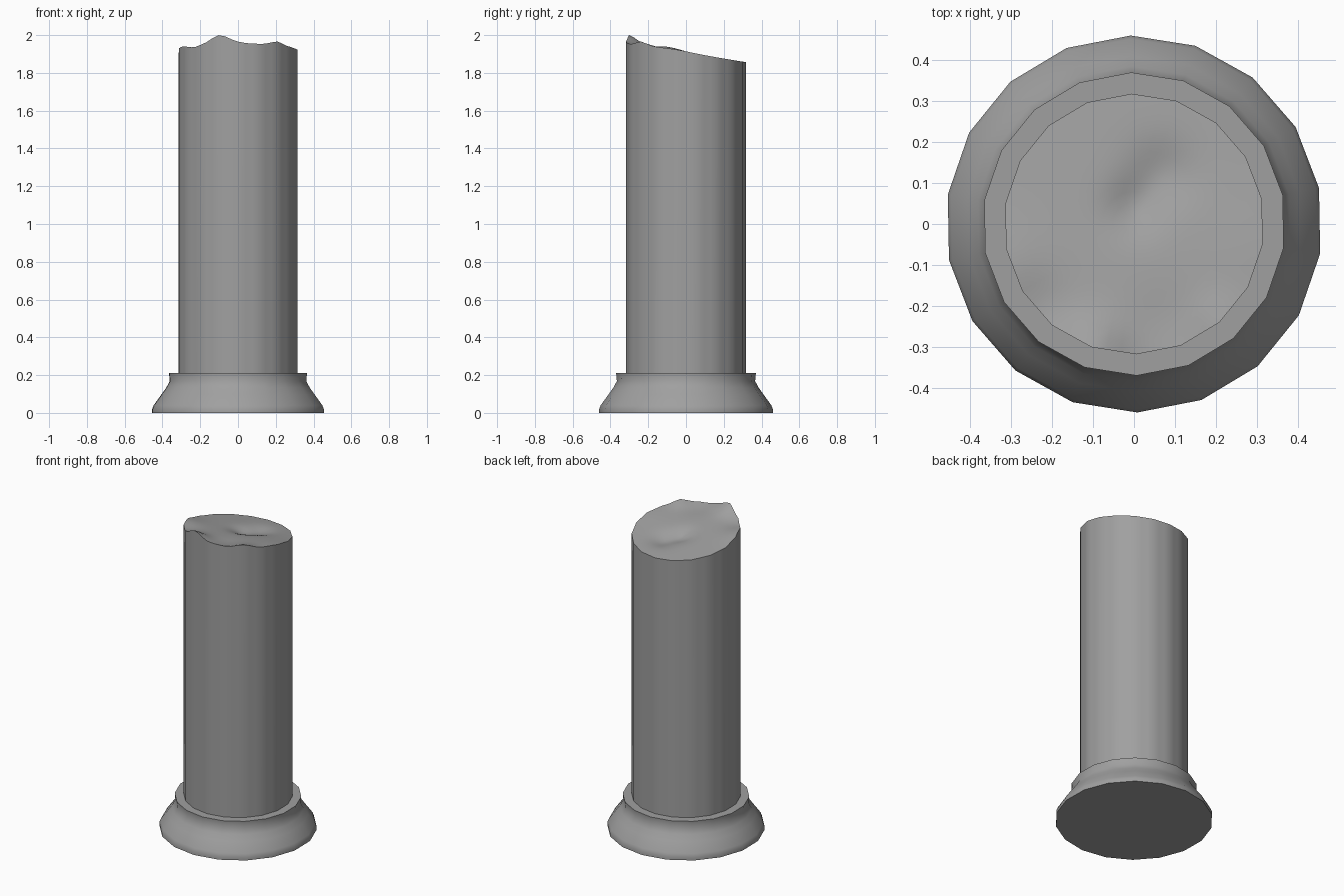
import bpy, bmesh
from math import sin, cos, exp, pi, radians

if "Cube" in bpy.data.objects:
    bpy.data.objects.remove(bpy.data.objects["Cube"])

SIDES = 18
TURN = radians(91)

stone = bpy.data.materials.new("dark_stone")
stone.diffuse_color = (0.35, 0.35, 0.35, 1)
stone.use_nodes = True
stone.node_tree.nodes["Principled BSDF"].inputs["Base Color"].default_value = stone.diffuse_color


def ring(bm, radius, height, sub=1):
    """Ring on an 18-gon; sub splits each flat side; height is a number or f(x, y)."""
    pts = [(radius * cos(TURN + 2 * pi * i / SIDES), radius * sin(TURN + 2 * pi * i / SIDES))
           for i in range(SIDES + 1)]
    out = []
    for (ax, ay), (bx, by) in zip(pts, pts[1:]):
        for k in range(sub):
            x, y = ax + (bx - ax) * k / sub, ay + (by - ay) * k / sub
            out.append(bm.verts.new((x, y, height(x, y) if callable(height) else height)))
    return out


def bridge(bm, low, high):
    n = len(low)
    for i in range(n):
        bm.faces.new((low[i], low[(i + 1) % n], high[(i + 1) % n], high[i]))


def finish(bm, name):
    bmesh.ops.recalc_face_normals(bm, faces=bm.faces)
    mesh = bpy.data.meshes.new(name)
    bm.to_mesh(mesh)
    bm.free()
    mesh.materials.append(stone)
    ob = bpy.data.objects.new(name, mesh)
    bpy.context.collection.objects.link(ob)
    bpy.ops.object.select_all(action='DESELECT')
    ob.select_set(True)
    bpy.context.view_layer.objects.active = ob
    bpy.ops.object.shade_smooth_by_angle(angle=radians(40))


# broken top: sloping plane with (x, y, height, spread) bumps and dents
BUMPS = [(-0.10, -0.31, 0.042, 0.050), (0.21, -0.24, 0.018, 0.040),
         (-0.31, -0.10, 0.014, 0.070), (0.30, -0.05, 0.006, 0.08),
         (0.00, 0.04, -0.026, 0.045), (0.07, 0.12, -0.026, 0.055),
         (0.08, -0.24, -0.008, 0.060), (-0.23, -0.20, -0.010, 0.05)]


def broken(x, y):
    z = 1.909 - 0.165 * y
    for bx, by, h, s in BUMPS:
        z += h * exp(-((x - bx) ** 2 + (y - by) ** 2) / (2 * s * s))
    return z


# flared base with lip
bm = bmesh.new()
profile = [(0.46, 0), (0.46, 0.02), (0.452, 0.04), (0.41, 0.098),
           (0.385, 0.133), (0.366, 0.168), (0.37, 0.21), (0.31, 0.21)]
rings = [ring(bm, r, z) for r, z in profile]
for a, b in zip(rings, rings[1:]):
    bridge(bm, a, b)
bm.faces.new(rings[0])
finish(bm, "base")

# broken column shaft
bm = bmesh.new()
R, STEPS, SUB = 0.318, 12, 3
prev = ring(bm, R, 0.205, SUB)
for i in range(STEPS):
    cur = ring(bm, R * (1 - i / STEPS), broken, SUB)
    bridge(bm, prev, cur)
    prev = cur
centre = bm.verts.new((0, 0, broken(0, 0)))
for i in range(len(prev)):
    bm.faces.new((prev[i], prev[(i + 1) % len(prev)], centre))
finish(bm, "column_shaft")
